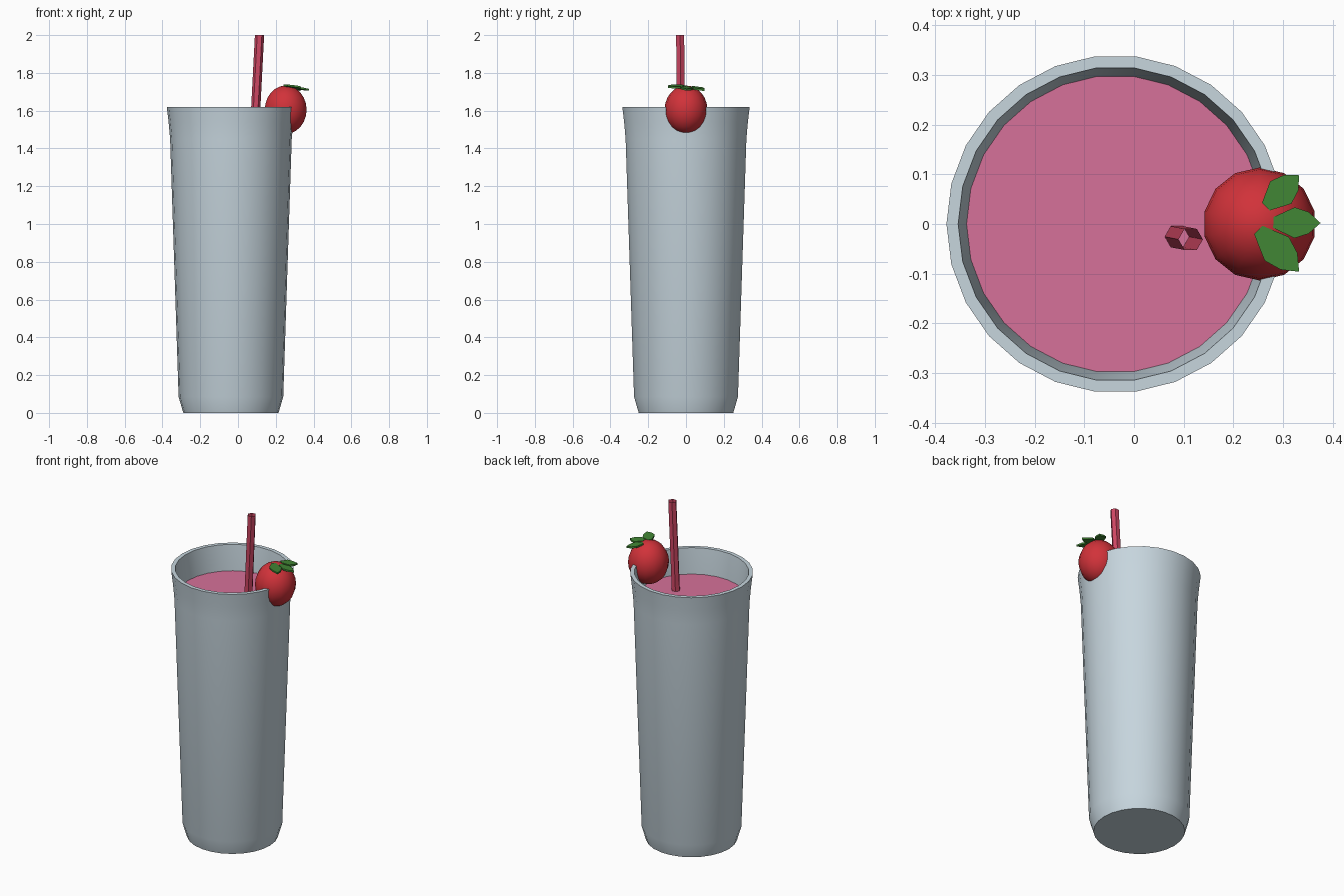
import bpy, math

if "Cube" in bpy.data.objects:
    bpy.data.objects.remove(bpy.data.objects["Cube"])

CX = -0.0375   # glass axis
N = 26         # glass sides


def material(name, rgb):
    m = bpy.data.materials.new(name)
    m.diffuse_color = (*rgb, 1)
    m.use_nodes = True
    m.node_tree.nodes["Principled BSDF"].inputs["Base Color"].default_value = m.diffuse_color
    return m


GLASS = material("pale_blue_glass", (0.57, 0.67, 0.73))
PINK = material("pink_drink", (0.67, 0.165, 0.32))
RED = material("berry_red", (0.64, 0.032, 0.042))
GREEN = material("leaf_green", (0.053, 0.24, 0.035))
STRAW = material("straw_red", (0.62, 0.062, 0.125))


def make(name, verts, faces, mat, angle=None):
    me = bpy.data.meshes.new(name)
    me.from_pydata(verts, [], faces)
    me.update()
    ob = bpy.data.objects.new(name, me)
    bpy.context.collection.objects.link(ob)
    me.materials.append(mat)
    if angle:
        bpy.ops.object.select_all(action='DESELECT')
        ob.select_set(True)
        bpy.context.view_layer.objects.active = ob
        bpy.ops.object.shade_smooth_by_angle(angle=math.radians(angle))
    return ob


def rings(name, sections, n, mat, cap_start=False, cap_end=False, angle=None):
    """Skin a stack of circles given as (x, y, z, radius)."""
    verts = [(x + r * math.cos(math.tau * i / n), y + r * math.sin(math.tau * i / n), z)
             for x, y, z, r in sections for i in range(n)]
    faces = [(k * n + i, k * n + (i + 1) % n, (k + 1) * n + (i + 1) % n, (k + 1) * n + i)
             for k in range(len(sections) - 1) for i in range(n)]
    if cap_start:
        faces.append(tuple(reversed(range(n))))
    if cap_end:
        faces.append(tuple(range(len(verts) - n, len(verts))))
    return make(name, verts, faces, mat, angle)


# glass: outer wall, flat rim, inner wall and inner floor
profile = [(0, 0.252), (0.085, 0.277), (1.45, 0.322), (1.54, 0.330), (1.62, 0.3395),
           (1.62, 0.316), (1.466, 0.299), (0.1, 0.254)]
rings("glass", [(CX, 0, z, r) for z, r in profile], N, GLASS, True, True, 30)

# drink surface
rings("drink", [(CX, 0, 1.45, 0.2975), (CX, 0, 1.467, 0.2995)], N, PINK, False, True)

# open six-sided leaning straw
rings("straw", [(0.083, -0.025, 1.40, 0.0245), (0.114, -0.031, 2.0, 0.0245)], 6, STRAW)

# strawberry on the rim
bpy.ops.mesh.primitive_uv_sphere_add(segments=14, ring_count=12, radius=1,
                                     location=(0.2525, 0, 1.605))
berry = bpy.context.object
berry.name = "strawberry"
berry.scale = (0.1135, 0.1135, 0.128)
berry.data.materials.append(RED)
bpy.ops.object.shade_smooth_by_angle(angle=math.radians(60))


# leaves: thin pointed blades lying on a gently tilted plane
def leaf(name, base, tip, width):
    dx, dy = tip[0] - base[0], tip[1] - base[1]
    length = math.hypot(dx, dy)
    nx, ny = -dy / length, dx / length
    shape = [(0, -0.35), (0.45, -1), (0.75, -0.7), (1, 0), (0.75, 0.7), (0.45, 1), (0, 0.35)]
    verts = []
    for dz in (-0.01, 0):
        for t, w in shape:
            x = base[0] + dx * t + nx * w * width
            y = base[1] + dy * t + ny * w * width
            verts.append((x, y, 1.736 - 0.15 * (x - 0.24) - 0.08 * y + dz))
    n = len(shape)
    faces = [tuple(reversed(range(n))), tuple(range(n, 2 * n))]
    faces += [(i, (i + 1) % n, n + (i + 1) % n, n + i) for i in range(n)]
    make(name, verts, faces, GREEN)


leaf("leaf_right", (0.28, 0.003), (0.375, 0.002), 0.031)
leaf("leaf_back", (0.265, 0.035), (0.332, 0.098), 0.031)
leaf("leaf_front", (0.25, -0.012), (0.332, -0.096), 0.034)
